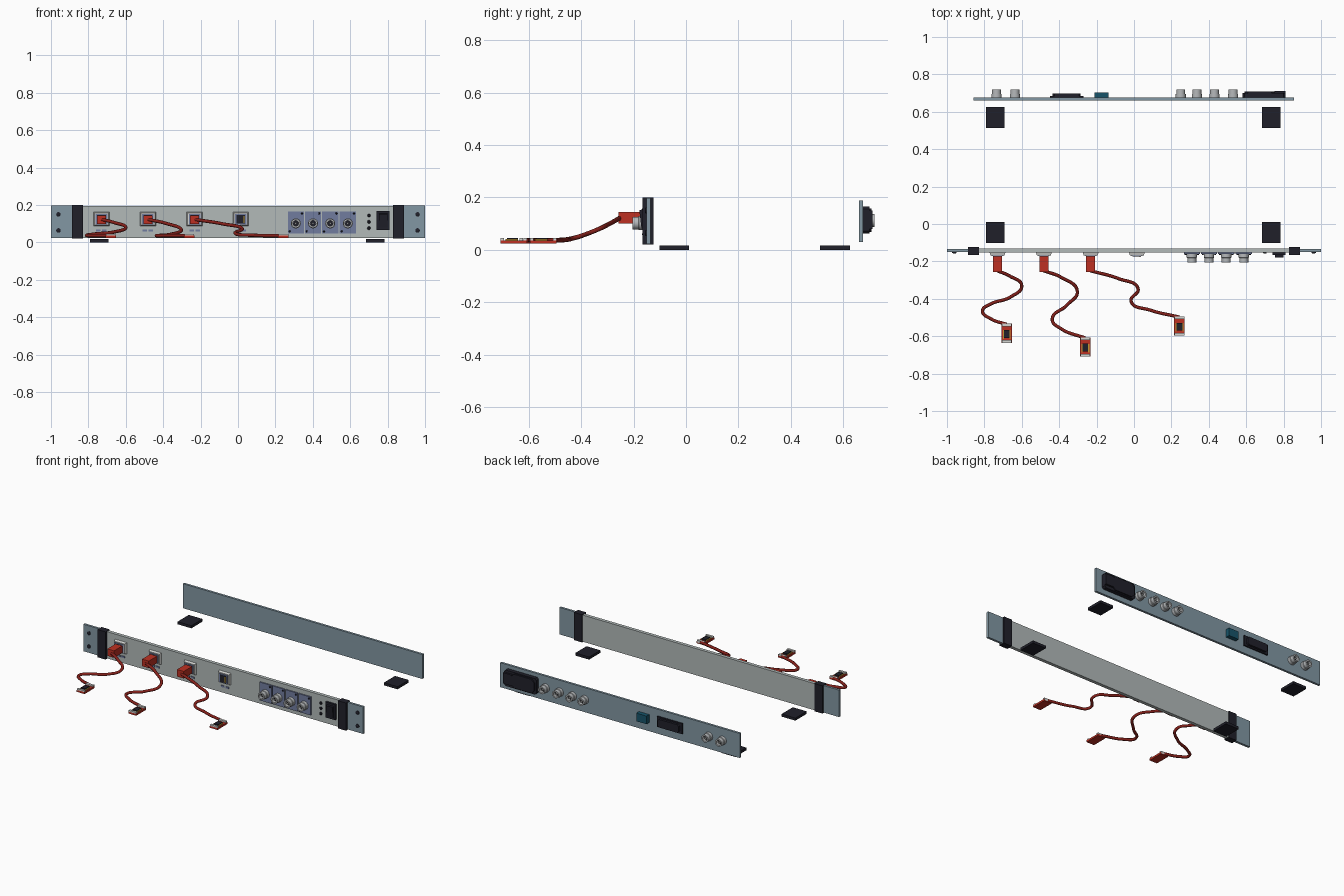
import bpy, bmesh, math
from mathutils import Vector, Matrix

cube = bpy.data.objects.get("Cube")
if cube:
    bpy.data.objects.remove(cube, do_unlink=True)


def make_material(name, hex_code):
    rgb = [int(hex_code[i:i + 2], 16) / 255 for i in (0, 2, 4)]
    lin = [c / 12.92 if c < 0.04 else ((c + 0.055) / 1.055) ** 2.4 for c in rgb]
    m = bpy.data.materials.new(name)
    m.use_nodes = True
    m.diffuse_color = (*lin, 1)
    m.node_tree.nodes["Principled BSDF"].inputs["Base Color"].default_value = (*lin, 1)
    return m


PANEL = make_material("panel grey", "b2bab9")
STEEL = make_material("blue steel", "8297a3")
BLACK = make_material("black plastic", "20202a")
RED = make_material("red plastic", "bd3022")
CABLE = make_material("dark red cable", "86201a")
BLUE = make_material("slate blue", "717c9f")
TEAL = make_material("teal plastic", "17546a")
METAL = make_material("connector metal", "b6b9bb")
GOLD = make_material("gold contact", "c09a35")
WHITE = make_material("pale trim", "d6d7d4")


def add_object(name, bm, material, smooth=False):
    bmesh.ops.recalc_face_normals(bm, faces=bm.faces)
    mesh = bpy.data.meshes.new(name)
    bm.to_mesh(mesh)
    bm.free()
    mesh.materials.append(material)
    if smooth:
        mesh.shade_smooth()
        mesh.set_sharp_from_angle(angle=math.radians(35))
    ob = bpy.data.objects.new(name, mesh)
    bpy.context.collection.objects.link(ob)
    return ob


def box(name, x, y, z, material, taper=1, bevel=0):
    """Box from (low, high) ranges; taper shrinks the end at the first y."""
    lo, hi = Vector((x[0], y[0], z[0])), Vector((x[1], y[1], z[1]))
    mid, size = (lo + hi) / 2, hi - lo
    bm = bmesh.new()
    bmesh.ops.create_cube(bm, size=1)
    for v in bm.verts:
        k = taper if v.co.y * size.y < 0 else 1
        v.co = Vector((v.co.x * size.x * k, v.co.y * size.y, v.co.z * size.z * k)) + mid
    if bevel:
        edges = [e for e in bm.edges if abs((e.verts[0].co - e.verts[1].co).y) > 1e-4]
        bmesh.ops.bevel(bm, geom=edges, offset=bevel, segments=1, affect='EDGES')
    return add_object(name, bm, material)


def centred(name, c, w, y, zc, h, material, **kw):
    return box(name, (c - w / 2, c + w / 2), y, (zc - h / 2, zc + h / 2), material, **kw)


def lathe(name, x, y, z, out, profile, material):
    """Spin (radius, distance) points about an axis along y, facing out."""
    bm = bmesh.new()
    verts = [bm.verts.new((r, d * out, 0)) for r, d in profile]
    edges = [bm.edges.new(pair) for pair in zip(verts, verts[1:])]
    bmesh.ops.spin(bm, geom=verts + edges, cent=(0, 0, 0), axis=(0, 1, 0),
                   angle=math.tau, steps=24)
    bmesh.ops.remove_doubles(bm, verts=bm.verts, dist=1e-5)
    bmesh.ops.translate(bm, verts=bm.verts, vec=(x, y, z))
    return add_object(name, bm, material, smooth=True)


def coax_socket(name, x, y, z, out):
    lathe(name, x, y, z, out, [(0, 0), (0.027, 0), (0.027, 0.02), (0.024, 0.022),
          (0.024, 0.045), (0.015, 0.045), (0.015, 0.02), (0, 0.02)], METAL)
    lathe(name + "_bore", x, y, z, out, [(0, 0.024), (0.0148, 0.024)], BLACK)
    lathe(name + "_pin", x, y, z, out,
          [(0.005, 0.02), (0.005, 0.04), (0, 0.04)], WHITE)


def screw(name, x, y, z, r, out=-1):
    lathe(name, x, y, z, out, [(r, -0.002), (r, 0.004), (r * 0.6, 0.007), (0, 0.007)], BLACK)


# Front panel with rack ears, straps and ear screws
box("front_panel", (-0.85, 0.85), (-0.152, -0.13), (0.023, 0.195), PANEL)
for side, label in ((1, "left"), (-1, "right")):
    box(label + "_ear", sorted((side * 0.85, side)), (-0.15, -0.135), (0.023, 0.197), STEEL)
    box(label + "_strap", sorted((side * 0.83, side * 0.888)), (-0.166, -0.124),
        (0.02, 0.199), BLACK)
    for level, z in (("lower", 0.064), ("upper", 0.15)):
        screw(f"{label}_{level}_ear_screw", side * 0.96, -0.15, z, 0.012)

# Network ports
ports = (-0.73, -0.482, -0.232, 0.015)
for i, x in enumerate(ports, 1):
    n = f"port_{i}"
    centred(n + "_frame", x, 0.086, (-0.168, -0.15), 0.125, 0.076, WHITE, taper=0.86)
    centred(n + "_surround", x, 0.062, (-0.172, -0.16), 0.125, 0.056, BLUE)
    centred(n + "_opening", x, 0.046, (-0.174, -0.165), 0.123, 0.046, BLACK)
    centred(n + "_contact", x + 0.017, 0.007, (-0.176, -0.17), 0.123, 0.038, GOLD)
    for s in (-1, 1):
        centred(f"{n}_label_{s + 2}", x + s * 0.016, 0.024, (-0.156, -0.15), 0.064, 0.011, BLUE)


def cable_height(y):
    """Cables leave the plugs high and settle near the floor."""
    t = min(1, (-0.255 - y) / 0.23)
    return 0.036 + 0.084 * (1 - t) ** 1.6


# Plugs, cables and their free ends
routes = (
    [(-0.73, -0.25), (-0.665, -0.278), (-0.6, -0.33), (-0.66, -0.39), (-0.77, -0.43),
     (-0.81, -0.465), (-0.765, -0.507), (-0.68, -0.537)],
    [(-0.482, -0.25), (-0.39, -0.285), (-0.303, -0.36), (-0.36, -0.435), (-0.437, -0.51),
     (-0.39, -0.56), (-0.26, -0.61)],
    [(-0.232, -0.25), (-0.08, -0.293), (0.022, -0.345), (-0.015, -0.415), (0.085, -0.46),
     (0.243, -0.498)],
)
for i, (x, route) in enumerate(zip(ports, routes), 1):
    centred(f"plug_{i}", x, 0.048, (-0.257, -0.172), 0.122, 0.045, RED)
    curve = bpy.data.curves.new(f"cable_{i}", 'CURVE')
    curve.dimensions = '3D'
    curve.bevel_depth = 0.009
    curve.bevel_resolution = 2
    curve.use_fill_caps = True
    spline = curve.splines.new('BEZIER')
    spline.bezier_points.add(len(route) - 1)
    for p, (px, py) in zip(spline.bezier_points, route):
        p.co = (px, py, cable_height(py))
        p.handle_left_type = p.handle_right_type = 'AUTO'
    curve.materials.append(CABLE)
    bpy.context.collection.objects.link(bpy.data.objects.new(f"cable_{i}", curve))

    ex, ey = route[-1]
    n = f"cable_end_{i}"
    back, front = ey + 0.004, ey - 0.098
    centred(n + "_body", ex, 0.056, (front, back), 0.03, 0.012, RED)
    for label, y in (("front", front + 0.007), ("back", back - 0.007)):
        centred(f"{n}_{label}_trim", ex, 0.052, (y - 0.007, y + 0.007), 0.037, 0.016, WHITE)
    for s in (-1, 1):
        centred(f"{n}_contact_{s + 2}", ex + s * 0.018, 0.006, (front + 0.02, back - 0.035),
                0.037, 0.008, GOLD)
    centred(n + "_core", ex, 0.03, (front + 0.026, back - 0.034), 0.039, 0.012, BLACK)

# Front coaxial sockets on square plates
for i, x in enumerate((0.309, 0.401, 0.493, 0.587), 1):
    centred(f"socket_plate_{i}", x, 0.086, (-0.16, -0.151), 0.107, 0.118, BLUE)
    coax_socket(f"front_socket_{i}", x, -0.16, 0.102, -1)
    for s in (-1, 1):
        screw(f"socket_plate_screw_{i}_{s + 2}", x + s * 0.033, -0.16, 0.107 + s * 0.048, 0.005)

# Indicators and power switch
for i, z in enumerate((0.076, 0.11, 0.144), 1):
    screw(f"indicator_{i}", 0.7, -0.152, z, 0.009)
centred("switch_frame", 0.776, 0.07, (-0.166, -0.15), 0.117, 0.1, BLACK)
rocker = centred("switch_rocker", 0, 0.046, (-0.006, 0.006), 0, 0.072, BLACK)
rocker.matrix_world = Matrix.Translation((0.776, -0.168, 0.117)) @ Matrix.Rotation(0.12, 4, 'X')

# Rear panel and its connectors
box("rear_panel", (-0.857, 0.855), (0.66, 0.675), (0.03, 0.188), STEEL)
for i, x in enumerate((-0.735, -0.637, 0.25, 0.336, 0.43, 0.53), 1):
    coax_socket(f"rear_socket_{i}", x, 0.674, 0.112, 1)
box("rear_data_base", (-0.45, -0.27), (0.67, 0.684), (0.078, 0.146), BLACK)
box("rear_data_connector", (-0.435, -0.285), (0.68, 0.698), (0.086, 0.138), BLACK, bevel=0.01)
box("rear_terminal", (-0.21, -0.137), (0.67, 0.703), (0.086, 0.138), TEAL)
box("power_inlet_plate", (0.58, 0.81), (0.67, 0.7), (0.062, 0.165), BLACK, bevel=0.01)
box("power_inlet", (0.59, 0.755), (0.69, 0.708), (0.068, 0.158), BLACK, bevel=0.02)
box("power_switch", (0.75, 0.81), (0.69, 0.712), (0.08, 0.15), BLACK)

# Four feet
for side, x in (("right", (-0.79, -0.692)), ("left", (0.684, 0.782))):
    box(f"front_{side}_foot", x, (-0.102, 0.012), (0, 0.017), BLACK)
    box(f"rear_{side}_foot", x, (0.512, 0.626), (0, 0.017), BLACK)
